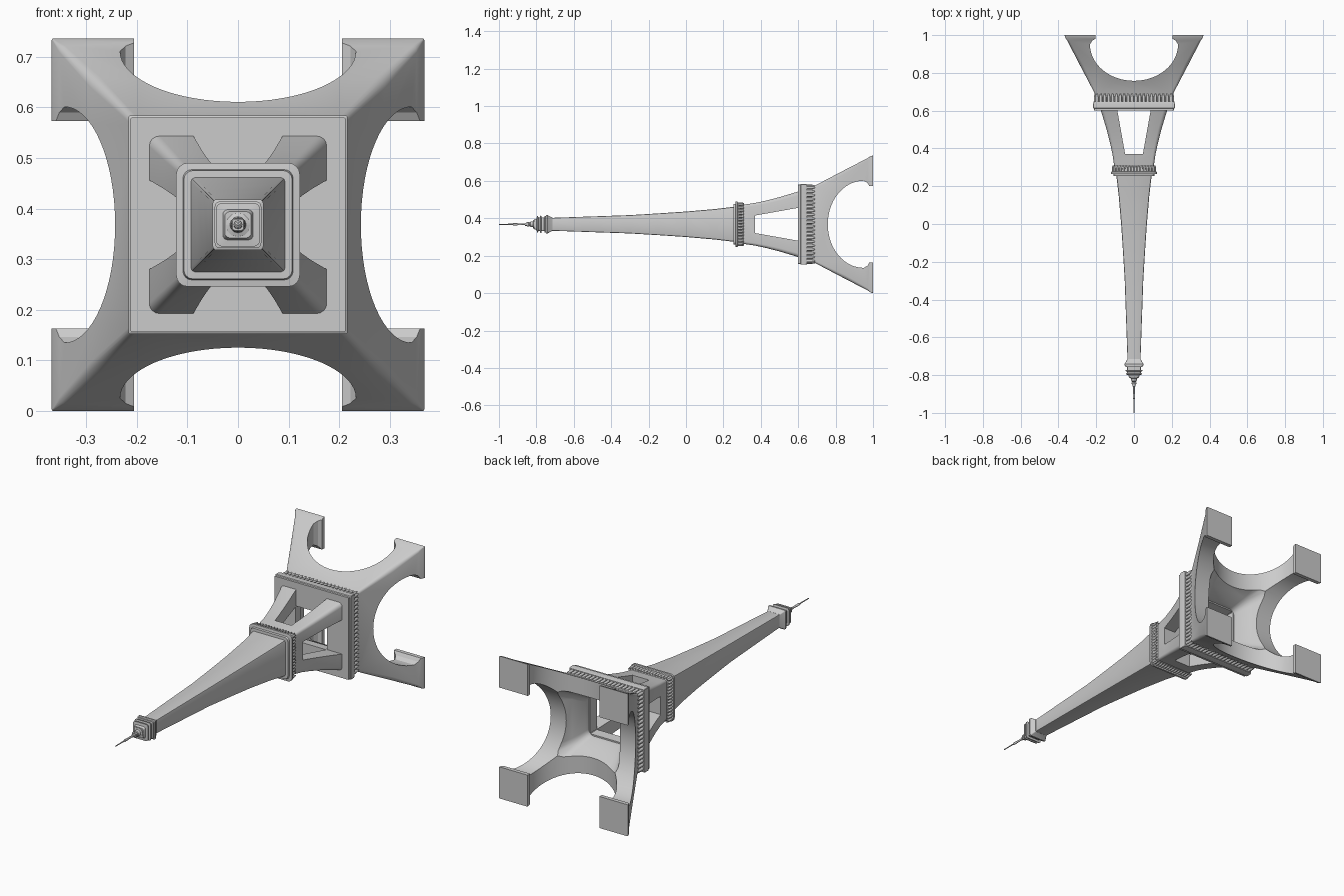
import bpy, bmesh, math

if "Cube" in bpy.data.objects:
    bpy.data.objects.remove(bpy.data.objects["Cube"])

AXIS_Z = 0.368


def place(x, v, h):
    # tower lies on its side: height h runs from feet (y=1) to tip (y=-1)
    return (x, 1 - h, AXIS_Z + v)


def finish(name, bm, angle=30):
    bmesh.ops.recalc_face_normals(bm, faces=bm.faces)
    me = bpy.data.meshes.new(name)
    bm.to_mesh(me)
    bm.free()
    ob = bpy.data.objects.new(name, me)
    bpy.context.collection.objects.link(ob)
    smooth(ob, angle)
    return ob


def smooth(ob, angle=30):
    bpy.ops.object.select_all(action='DESELECT')
    ob.select_set(True)
    bpy.context.view_layer.objects.active = ob
    bpy.ops.object.shade_smooth_by_angle(angle=math.radians(angle))


def section(half, r, k=4):
    # rounded square outline
    pts = []
    for q in range(4):
        a0 = q * math.pi / 2
        cx = (half - r) * (1 if q in (0, 3) else -1)
        cy = (half - r) * (1 if q in (0, 1) else -1)
        for i in range(k + 1):
            a = a0 + i / k * math.pi / 2
            pts.append((cx + r * math.cos(a), cy + r * math.sin(a)))
    return pts


def loft(name, rows, k=4, closed=False):
    # rows of (height, half width, corner radius)
    bm = bmesh.new()
    rings = [[bm.verts.new(place(x, y, h)) for x, y in section(s, r, k)]
             for h, s, r in rows]
    n = len(rings[0])
    pairs = list(zip(rings, rings[1:]))
    if closed:
        pairs.append((rings[-1], rings[0]))
    for a, b in pairs:
        for i in range(n):
            bm.faces.new((a[i], a[(i + 1) % n], b[(i + 1) % n], b[i]))
    if not closed:
        bm.faces.new(rings[0])
        bm.faces.new(rings[-1])
    return finish(name, bm)


def prism(name, outline, along_x):
    # extrude an (across, height) outline right through the tower
    bm = bmesh.new()
    ends = []
    for d in (-0.6, 0.6):
        ends.append([bm.verts.new(place(d, a, h) if along_x else place(a, d, h))
                     for a, h in outline])
    n = len(outline)
    for i in range(n):
        j = (i + 1) % n
        bm.faces.new((ends[0][i], ends[0][j], ends[1][j], ends[1][i]))
    bm.faces.new(ends[0])
    bm.faces.new(ends[1])
    return finish(name, bm)


def cut(ob, cutter):
    cutter.hide_render = True
    mod = ob.modifiers.new("cut", 'BOOLEAN')
    mod.operation = 'DIFFERENCE'
    mod.solver = 'EXACT'
    mod.object = cutter
    bpy.ops.object.select_all(action='DESELECT')
    bpy.context.view_layer.objects.active = ob
    ob.select_set(True)
    # cut first, shade after
    while ob.modifiers[0] != mod:
        bpy.ops.object.modifier_move_up(modifier=mod.name)
    bpy.ops.object.modifier_apply(modifier=mod.name)
    bpy.data.objects.remove(cutter)


def ribs(name, half, h0, h1, count, radius):
    # row of small round brackets on all four sides
    bm = bmesh.new()
    span = half - radius
    spots = set()
    for i in range(count):
        t = -span + 2 * span * i / (count - 1)
        for s in (-half, half):
            spots |= {(round(t, 4), s), (s, round(t, 4))}
    for x, v in sorted(spots):
        rings = []
        for h, r in ((h0, radius * 0.5), (h0 + (h1 - h0) * 0.4, radius), (h1, radius)):
            rings.append([bm.verts.new(place(x + r * math.cos(j * math.pi / 4),
                                             v + r * math.sin(j * math.pi / 4), h))
                          for j in range(8)])
        for a, b in zip(rings, rings[1:]):
            for j in range(8):
                bm.faces.new((a[j], a[(j + 1) % 8], b[(j + 1) % 8], b[j]))
        bm.faces.new(rings[0])
        bm.faces.new(rings[-1])
    return finish(name, bm, 50)


# lower legs with arches and a hollow vault
legs = loft("lower_legs", [(0, 0.368, 0.003), (0.012, 0.365, 0.003),
                           (0.03, 0.353, 0.012), (0.15, 0.291, 0.02),
                           (0.31, 0.207, 0.012), (0.36, 0.2, 0.005)])
arch = [(0.205, -0.05), (0.205, 0.02), (0.222, 0.03)]
arch += [(0.233 * math.cos(t), 0.05 + 0.192 * math.sin(t))
         for t in [i * math.pi / 32 for i in range(33)]]
arch += [(-0.222, 0.03), (-0.205, 0.02), (-0.205, -0.05)]
cut(legs, prism("arch_cutter_x", arch, True))
cut(legs, prism("arch_cutter_y", arch, False))
cut(legs, loft("vault_cutter", [(0.06, 0.208, 0.05), (0.12, 0.2, 0.05),
                                (0.2, 0.175, 0.05), (0.27, 0.14, 0.04),
                                (0.33, 0.105, 0.03), (0.45, 0.09, 0.02)]))
smooth(legs)

# first deck, a square ring
loft("first_deck", [(0.352, 0.213, 0.002), (0.362, 0.216, 0.002), (0.386, 0.216, 0.002),
                    (0.389, 0.212, 0.002), (0.4, 0.212, 0.002),
                    (0.4, 0.09, 0.002), (0.352, 0.095, 0.002)], 1, True)
ribs("first_deck_brackets", 0.204, 0.31, 0.353, 20, 0.008)

# middle legs with tapered openings
mid = loft("middle_legs", [(0.385, 0.18, 0.02), (0.42, 0.169, 0.02), (0.5, 0.145, 0.018),
                           (0.57, 0.127, 0.016), (0.63, 0.114, 0.014), (0.74, 0.098, 0.012)])
window = [(0.097, 0.35), (0.088, 0.4), (0.047, 0.63),
          (-0.047, 0.63), (-0.088, 0.4), (-0.097, 0.35)]
cut(mid, prism("window_cutter_x", window, True))
cut(mid, prism("window_cutter_y", window, False))
smooth(mid)

# second deck
loft("second_deck", [(0.69, 0.104, 0.015), (0.7, 0.11, 0.015), (0.722, 0.113, 0.02),
                     (0.724, 0.122, 0.022), (0.734, 0.122, 0.022),
                     (0.736, 0.109, 0.018), (0.746, 0.107, 0.018), (0.747, 0.09, 0.012)])
ribs("second_deck_brackets", 0.111, 0.69, 0.724, 14, 0.006)

# tall tapering shaft
loft("shaft", [(0.73, 0.095, 0.008), (0.85, 0.081, 0.008), (1.0, 0.068, 0.007),
               (1.15, 0.058, 0.006), (1.3, 0.049, 0.006), (1.5, 0.042, 0.005),
               (1.73, 0.034, 0.004)], 2)

# top cabin with stepped rims
loft("top_cabin", [(1.715, 0.035, 0.004), (1.735, 0.046, 0.006), (1.74, 0.05, 0.008),
                   (1.748, 0.05, 0.008), (1.75, 0.044, 0.006), (1.757, 0.044, 0.006),
                   (1.758, 0.036, 0.006), (1.772, 0.036, 0.006), (1.774, 0.046, 0.01),
                   (1.779, 0.046, 0.01), (1.781, 0.036, 0.01), (1.789, 0.036, 0.01),
                   (1.791, 0.043, 0.012), (1.797, 0.043, 0.012), (1.799, 0.03, 0.01),
                   (1.812, 0.026, 0.01)])

# antenna mast
loft("antenna", [(1.8, 0.024, 0.0235), (1.815, 0.024, 0.0235), (1.818, 0.016, 0.0155),
                 (1.832, 0.014, 0.0135), (1.836, 0.009, 0.0088), (1.86, 0.008, 0.0078),
                 (1.862, 0.005, 0.0049), (1.9, 0.005, 0.0049), (1.902, 0.006, 0.0059),
                 (1.925, 0.006, 0.0059), (1.927, 0.003, 0.0029), (2.0, 0.0025, 0.0024)], 3)
loft("antenna_collar", [(1.838, 0.011, 0.005), (1.843, 0.013, 0.006), (1.85, 0.011, 0.005)])
